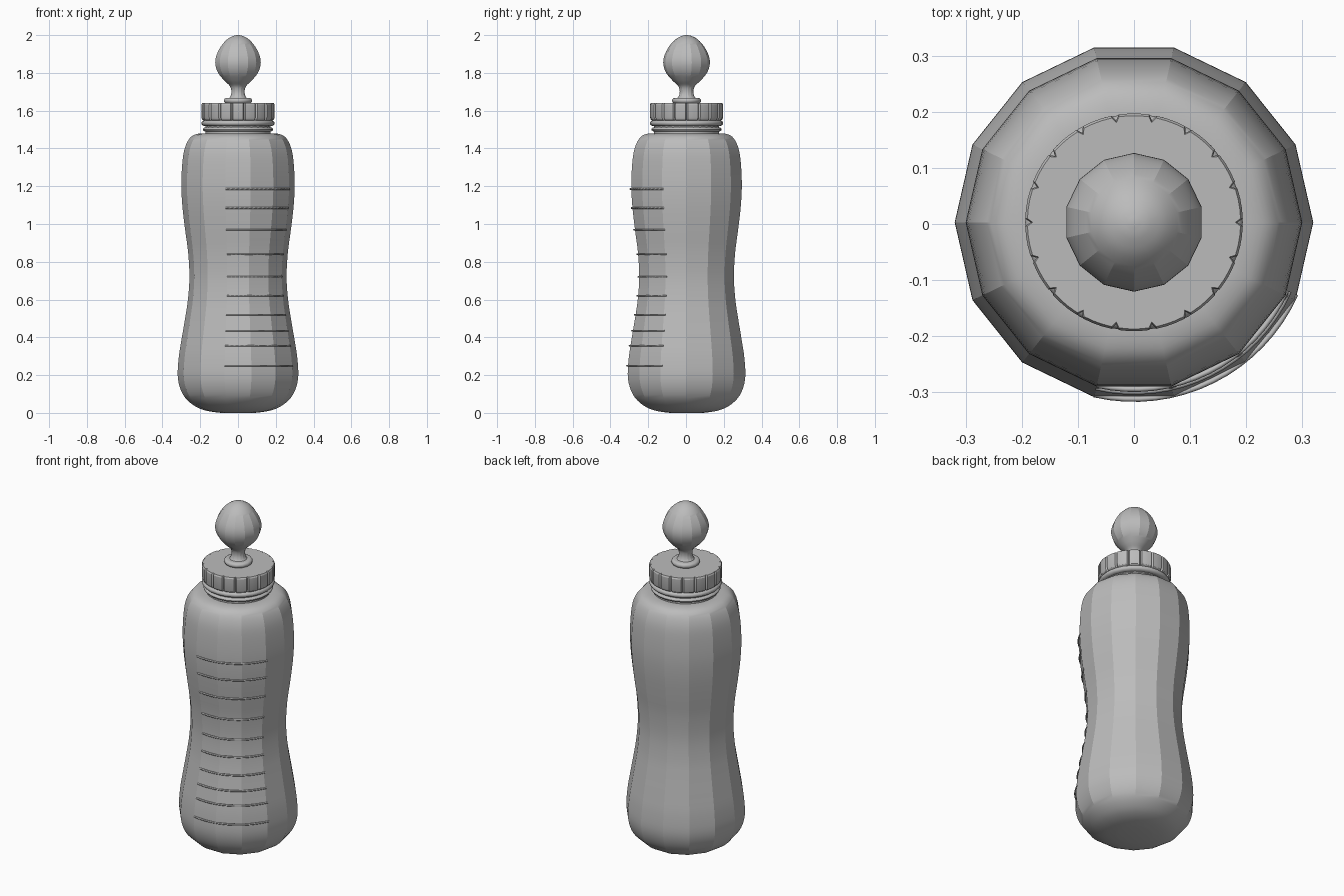
import bpy, bmesh, math
from mathutils import Vector

cube = bpy.data.objects.get("Cube")
if cube:
    bpy.data.objects.remove(cube)

grey = bpy.data.materials.new("plain grey")
grey.use_nodes = True
COLOUR = (0.5, 0.5, 0.5, 1)
grey.diffuse_color = COLOUR
grey.node_tree.nodes["Principled BSDF"].inputs["Base Color"].default_value = COLOUR
AXIS_Y = 0.003


def finish(obj, angle):
    obj.data.materials.append(grey)
    bpy.ops.object.select_all(action="DESELECT")
    obj.select_set(True)
    bpy.context.view_layer.objects.active = obj
    bpy.ops.object.shade_smooth_by_angle(angle=math.radians(angle))


def smooth_profile(points, steps=4):
    """Catmull-Rom resampling of (radius, height) points."""
    p = [points[0]] + points + [points[-1]]
    out = []
    for a, b, c, d in zip(p, p[1:], p[2:], p[3:]):
        for i in range(steps):
            t = i / steps
            out.append(tuple(
                b[k] + 0.5 * t * (c[k] - a[k] + t * (2 * a[k] - 5 * b[k] + 4 * c[k] - d[k]
                                  + t * (3 * (b[k] - c[k]) + d[k] - a[k])))
                for k in (0, 1)))
    return out + [points[-1]]


def lathe(name, profile, angles, angle=20, scale=lambda i: 1):
    """Turn a profile, listed from bottom to top, round the upright axis."""
    bm = bmesh.new()
    rings = [[bm.verts.new((r * scale(i) * math.cos(a), AXIS_Y + r * scale(i) * math.sin(a), z))
              for i, a in enumerate(angles)] for r, z in profile]
    n = len(angles)
    for low, high in zip(rings, rings[1:]):
        for i in range(n):
            j = (i + 1) % n
            bm.faces.new((low[i], low[j], high[j], high[i]))
    bm.faces.new(rings[0][::-1])
    bm.faces.new(rings[-1])
    mesh = bpy.data.meshes.new(name)
    bm.to_mesh(mesh)
    bm.free()
    obj = bpy.data.objects.new(name, mesh)
    bpy.context.collection.objects.link(obj)
    finish(obj, angle)


def circle(sides, start=0):
    return [math.radians(start) + math.tau * i / sides for i in range(sides)]


# Waisted bottle body
body = smooth_profile([
    (0.09, 0), (0.17, 0.012), (0.235, 0.04), (0.29, 0.095), (0.318, 0.18), (0.314, 0.29),
    (0.297, 0.4), (0.28, 0.5), (0.265, 0.6), (0.257, 0.72), (0.264, 0.85), (0.28, 0.97),
    (0.295, 1.1), (0.3, 1.22), (0.292, 1.35), (0.275, 1.42), (0.248, 1.462), (0.21, 1.478),
    (0.16, 1.48)])
lathe("bottle_body", body, circle(14))

# Neck and the two rounded collars below the cap
lathe("bottle_neck", [(0.172, 1.465), (0.172, 1.56)], circle(28))
for name, radius, z, half in (("lower_collar", 0.186, 1.501, 0.012),
                              ("upper_collar", 0.194, 1.534, 0.016)):
    ring = [(radius - 0.02 + 0.02 * math.cos(t), z + half * math.sin(t))
            for t in (math.pi * (i / 8 - 0.5) for i in range(9))]
    lathe(name, ring, circle(24), 30)

# Screw cap: broad grip panels parted by narrow grooves
RIBS = 18
pitch = math.tau / RIBS
grip = [(k + f) * pitch for k in range(RIBS) for f in (0, 0.1, 0.37, 0.63, 0.9)]
lathe("screw_cap", [(0.178, 1.545), (0.19, 1.554), (0.194, 1.565), (0.194, 1.632), (0.19, 1.64)],
      grip, 20, lambda i: 0.95 if i % 5 == 0 else 1)

# Teat with its round flange
flange = [(0.06 + 0.017 * math.cos(t), 1.653 + 0.015 * math.sin(t))
          for t in (math.pi * (i / 8 - 0.5) for i in range(9))]
lathe("teat_flange", flange, circle(14, 90), 30)
teat = smooth_profile([
    (0.055, 1.66), (0.042, 1.675), (0.036, 1.7), (0.044, 1.73), (0.075, 1.76), (0.108, 1.8),
    (0.123, 1.845), (0.118, 1.89), (0.094, 1.938), (0.062, 1.975), (0.03, 1.994), (0.006, 2)])
lathe("teat", teat, circle(14, 90))


def body_radius(z):
    for (r0, z0), (r1, z1) in zip(body, body[1:]):
        if z0 <= z <= z1:
            return r0 + (r1 - r0) * (z - z0) / (z1 - z0)


# Raised measuring lines round the front left of the body
for number, z in enumerate((0.25, 0.355, 0.435, 0.52, 0.62, 0.72, 0.84, 0.97, 1.085, 1.185)):
    curve = bpy.data.curves.new("measuring_line", "CURVE")
    curve.dimensions = "3D"
    curve.bevel_depth = 0.005
    curve.bevel_resolution = 1
    curve.use_fill_caps = True
    spline = curve.splines.new("POLY")
    count = 17
    spline.points.add(count - 1)
    r = body_radius(z) * 0.992
    for i, point in enumerate(spline.points):
        a = math.radians(-103 + 79 * i / (count - 1))
        point.co = Vector((r * math.cos(a), AXIS_Y + r * math.sin(a), z, 1))
    line = bpy.data.objects.new(f"measuring_line_{number + 1}", curve)
    bpy.context.collection.objects.link(line)
    line.data.materials.append(grey)
